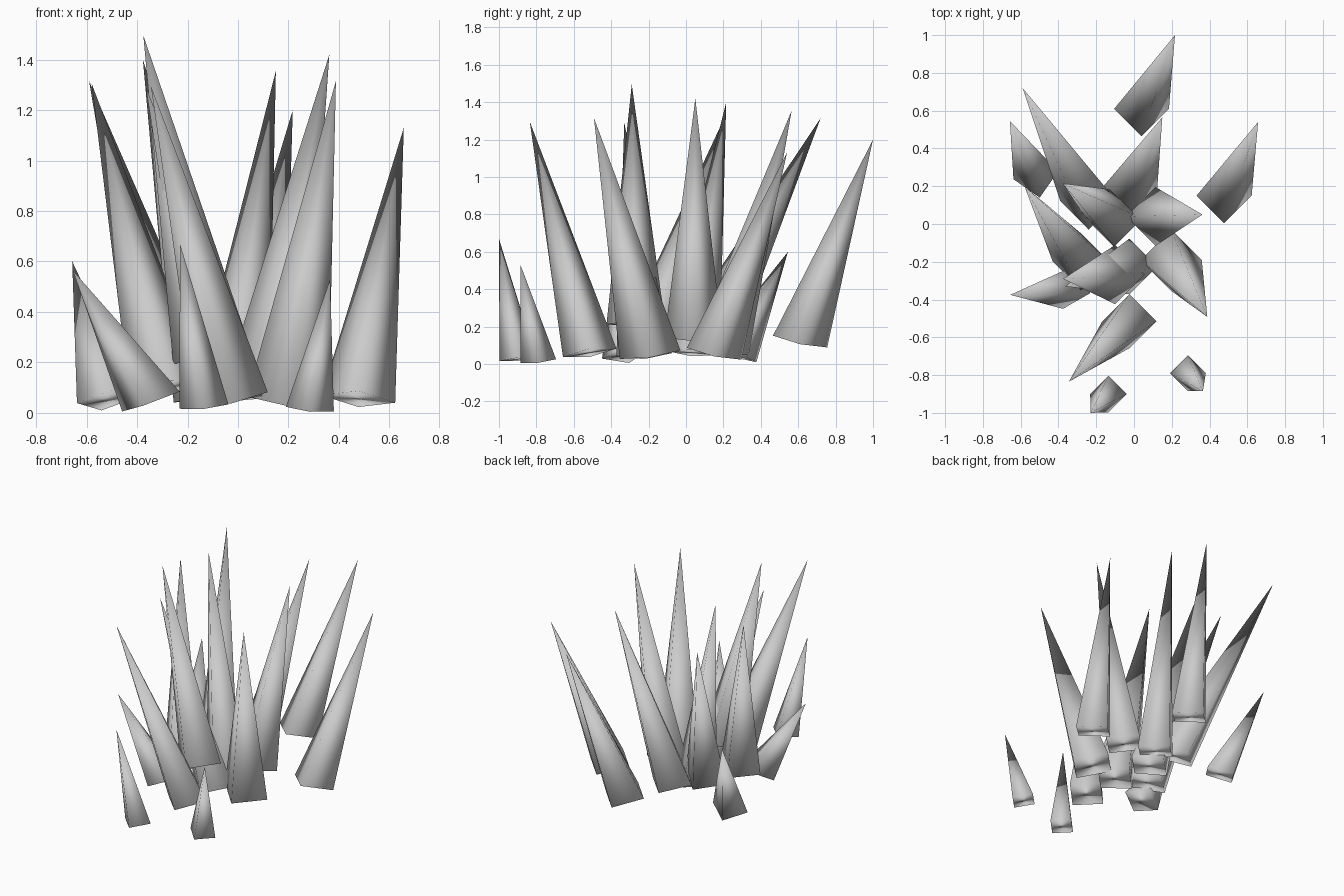
import bpy
import bmesh
from math import radians
from mathutils import Matrix, Vector

cube = bpy.data.objects.get("Cube")
if cube:
    bpy.data.objects.remove(cube, do_unlink=True)

# One plain stone colour
stone = bpy.data.materials.new("stone_grey")
stone.use_nodes = True
colour = (0.6, 0.6, 0.6, 1)
stone.diffuse_color = colour
stone.node_tree.nodes["Principled BSDF"].inputs["Base Color"].default_value = colour


def spike(name, base, tip, radius, spin=0):
    """Four-sided spike leaning from its base centre to its tip."""
    base, tip = Vector(base), Vector(tip)
    lean = tip - base
    bm = bmesh.new()
    ring = []
    for i in range(4):
        corner = Matrix.Rotation(radians(spin + 90 * i), 3, 'Z') @ Vector((radius, 0, 0))
        # The base is partly tipped with the lean
        corner.z = -0.6 * corner.dot(lean) / lean.z
        ring.append(bm.verts.new(base + corner))
    apex = bm.verts.new(tip)
    bm.faces.new(ring[::-1])
    for i in range(4):
        bm.faces.new((ring[i], ring[(i + 1) % 4], apex))
    for face in bm.faces:
        face.smooth = True
    mesh = bpy.data.meshes.new(name)
    bm.to_mesh(mesh)
    bm.free()
    mesh.materials.append(stone)
    obj = bpy.data.objects.new(name, mesh)
    bpy.context.collection.objects.link(obj)
    # Large side faces dominate the smooth shading
    obj.modifiers.new("side_shading", 'WEIGHTED_NORMAL').mode = 'FACE_AREA'


# Tall spikes: base centre, tip, radius
tall = {
    "back_spike": ((.04, .61, .12), (.217, 1, 1.2), .145),
    "back_middle_spike": ((-.025, .187, .072), (.15, .565, 1.355), .148),
    "back_right_spike": ((-.24, .12, .148), (-.59, .72, 1.315), .15),
    "left_spike": ((.477, .15, .055), (.657, .54, 1.13), .146),
    "centre_right_spike": ((-.105, .03, .06), (-.377, .215, 1.4), .15),
    "centre_left_spike": ((.115, .04, .14), (.362, .05, 1.42), .155),
    "front_left_spike": ((.197, -.192, .05), (.388, -.492, 1.315), .162),
    "tallest_spike": ((-.1, -.268, .215), (-.375, -.29, 1.495), .157),
    "inner_spike": ((-.025, -.225, .05), (-.365, -.33, 1.29), .147),
    "right_spike": ((-.28, -.2, .1), (-.58, .2, 1.305), .15),
    "front_spike": ((-.025, -.515, .06), (-.345, -.835, 1.295), .143),
}
for name, shape in tall.items():
    spike(name, *shape)

# Short spikes around the edge: base centre, tip, radius, spin
spike("short_right_spike", (-.345, -.335, .045), (-.655, -.375, .565), .118, -15)
spike("short_back_spike", (-.52, .258, .05), (-.657, .545, .6), .12, 10)
spike("short_front_spike", (-.135, -.9, .025), (-.23, -1, .67), .097)
spike("short_left_spike", (.285, -.79, .015), (.365, -.885, .53), .095)
